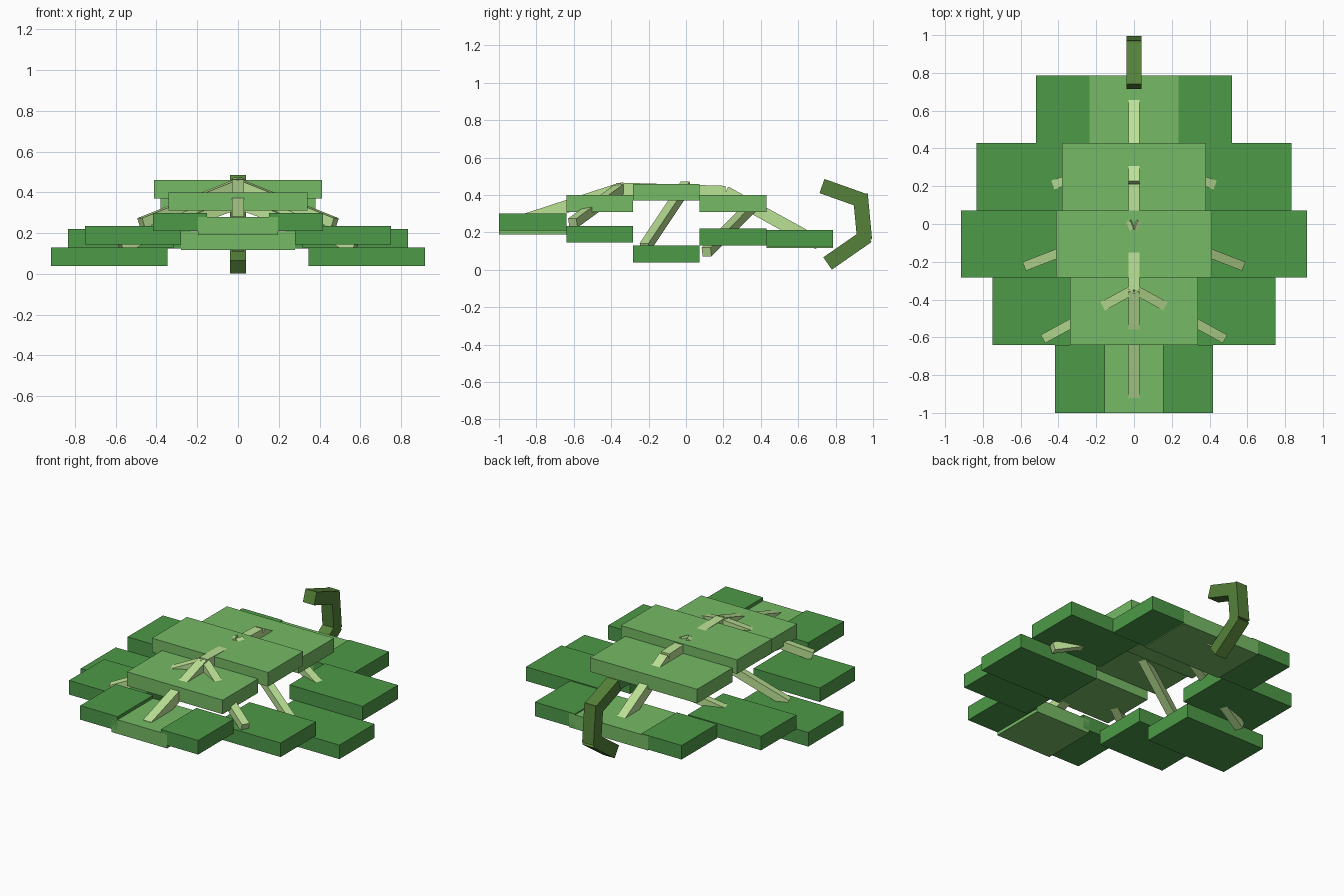
import bpy
from mathutils import Vector

if "Cube" in bpy.data.objects:
    bpy.data.objects.remove(bpy.data.objects["Cube"])


def material(name, rgb):
    m = bpy.data.materials.new(name)
    m.diffuse_color = (*rgb, 1)
    m.use_nodes = True
    m.node_tree.nodes["Principled BSDF"].inputs["Base Color"].default_value = m.diffuse_color
    return m


LIGHT = material("light_leaf", (0.18, 0.49, 0.13))
DARK = material("dark_leaf", (0.075, 0.32, 0.065))
VEIN = material("vein_green", (0.5, 0.76, 0.3))
STEM = material("stem_green", (0.09, 0.22, 0.04))


def finish(name, mat):
    ob = bpy.context.object
    ob.name = name
    bpy.ops.object.transform_apply(location=True, rotation=True, scale=True)
    ob.data.materials.append(mat)


def block(name, x0, x1, y0, y1, z0, z1, mat):
    bpy.ops.mesh.primitive_cube_add(
        size=1, location=((x0 + x1) / 2, (y0 + y1) / 2, (z0 + z1) / 2))
    bpy.context.object.scale = (x1 - x0, y1 - y0, z1 - z0)
    finish(name, mat)


def beam(name, a, b, width, height, mat):
    """Rectangular bar from a to b."""
    a, b = Vector(a), Vector(b)
    d = b - a
    bpy.ops.mesh.primitive_cube_add(size=1, location=(a + b) / 2)
    ob = bpy.context.object
    ob.rotation_euler = d.to_track_quat('Y', 'Z').to_euler()
    ob.scale = (width, d.length, height)
    finish(name, mat)


# Leaf rows: y0, y1, centre half width, centre base z, side inner x, side outer x, side base z
T = 0.09
rows = [
    (-1.0, -0.64, 0.197, 0.19, 0.153, 0.418, 0.21),
    (-0.64, -0.283, 0.34, 0.31, 0.28, 0.75, 0.145),
    (-0.283, 0.072, 0.412, 0.37, 0.345, 0.917, 0.04),
    (0.072, 0.43, 0.38, 0.31, 0.315, 0.833, 0.13),
    (0.43, 0.787, 0.28, 0.118, 0.235, 0.52, 0.124),
]
for i, (y0, y1, hw, zc, xi, xo, zs) in enumerate(rows, 1):
    block(f"leaf_centre_{i}", -hw, hw, y0, y1, zc, zc + T, LIGHT)
    block(f"leaf_left_{i}", -xo, -xi, y0, y1, zs, zs + T, DARK)
    block(f"leaf_right_{i}", xi, xo, y0, y1, zs, zs + T, DARK)

# Central rib
rib = [(0, -0.91, 0.25), (0, -0.35, 0.432), (0, 0.21, 0.415), (0, 0.71, 0.14)]
for i, (a, b) in enumerate(zip(rib, rib[1:]), 1):
    beam(f"rib_{i}", a, b, 0.06, 0.068, VEIN)

# Side veins
veins = [
    ((0, -0.345, 0.44), (0.475, -0.605, 0.25)),
    ((0, 0.0, 0.45), (0.57, -0.22, 0.12)),
    ((0, 0.355, 0.345), (0.71, 0.11, 0.095)),
]
for i, (a, b) in enumerate(veins, 1):
    for side, s in (("left", -1), ("right", 1)):
        beam(f"vein_{side}_{i}", (a[0] * s, a[1], a[2]), (b[0] * s, b[1], b[2]),
             0.05, 0.05, VEIN)

# Hooked stem
stem = [((0, 0.727, 0.448), (0, 0.955, 0.367)),
        ((0, 0.932, 0.405), (0, 0.955, 0.16)),
        ((0, 0.97, 0.182), (0, 0.757, 0.034))]
for i, (a, b) in enumerate(stem, 1):
    beam(f"stem_{i}", a, b, 0.08, 0.08, STEM)
